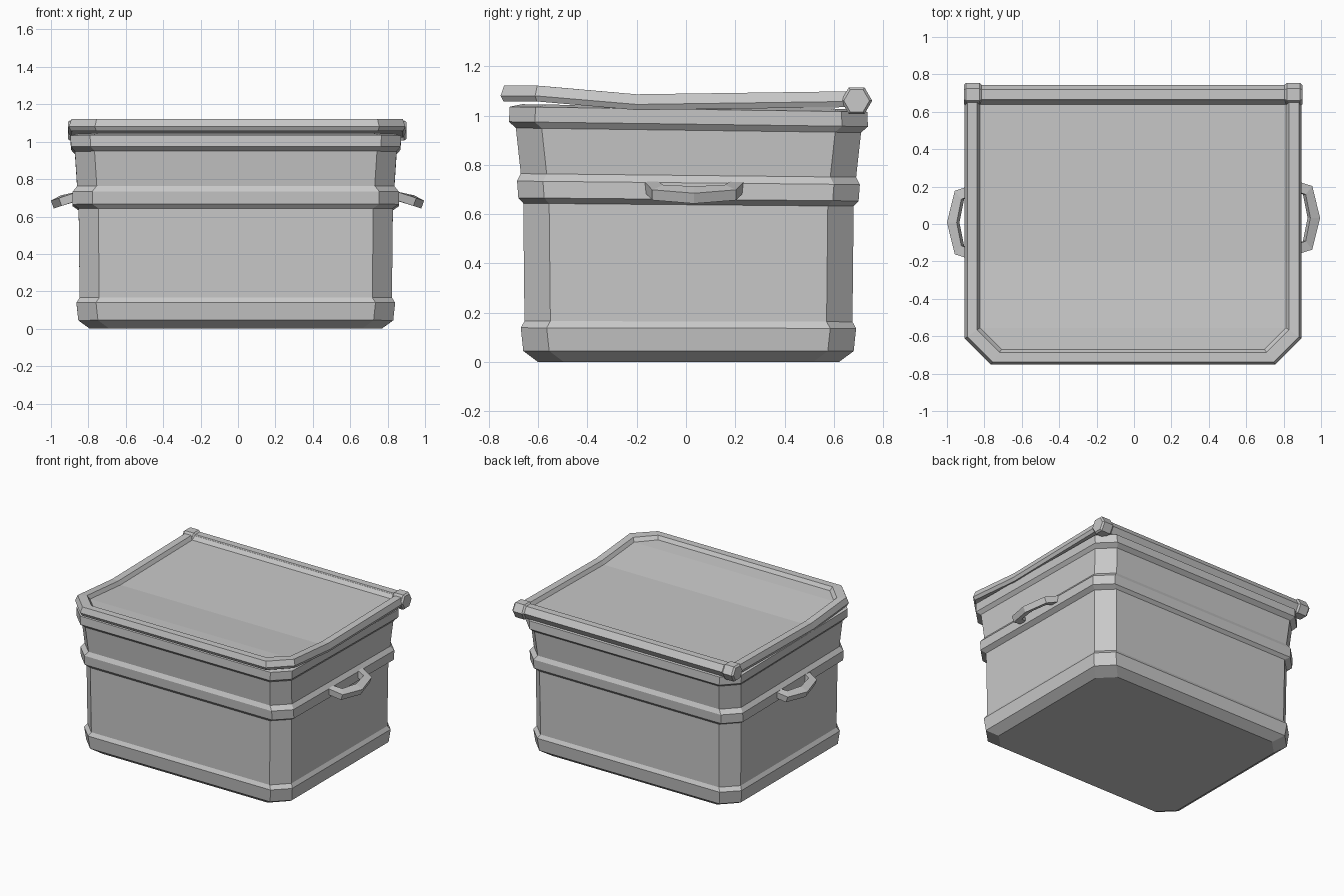
import bpy, bmesh, math

cube = bpy.data.objects.get("Cube")
if cube:
    bpy.data.objects.remove(cube, do_unlink=True)

grey = bpy.data.materials.new("matte_grey")
grey.use_nodes = True
COLOUR = (0.58, 0.58, 0.58, 1)
grey.diffuse_color = COLOUR
grey.node_tree.nodes["Principled BSDF"].inputs["Base Color"].default_value = COLOUR


def cap(bm, ring):
    """Close a ring with strips between mirrored points."""
    n = len(ring)
    for i in range(n // 2 - 1):
        bm.faces.new((ring[i], ring[i + 1], ring[n - 2 - i], ring[n - 1 - i]))


def loft(name, rings):
    """Skin closed rings of points in order and close both ends."""
    bm = bmesh.new()
    loops = [[bm.verts.new(p) for p in ring] for ring in rings]
    for a, b in zip(loops, loops[1:]):
        for i in range(len(a)):
            j = (i + 1) % len(a)
            bm.faces.new((a[i], a[j], b[j], b[i]))
    cap(bm, loops[0])
    cap(bm, loops[-1])
    bmesh.ops.recalc_face_normals(bm, faces=bm.faces[:])
    mesh = bpy.data.meshes.new(name)
    bm.to_mesh(mesh)
    bm.free()
    mesh.materials.append(grey)
    obj = bpy.data.objects.new(name, mesh)
    bpy.context.collection.objects.link(obj)
    return obj


# Box body: chamfered rectangles stacked up the outside, then down the inside
def body_ring(hx, hy, z, c=0.105):
    half = [(hx - c, hy), (hx, hy - c), (hx, c - hy), (hx - c, -hy)]
    pts = half + [(-x, y) for x, y in reversed(half)]
    return [(x - 0.012, y + 0.01, z - 0.014 * y * z) for x, y in pts]


PROFILE = [
    (0.78, 0.61, 0.0), (0.842, 0.67, 0.045), (0.852, 0.68, 0.138), (0.835, 0.665, 0.165),
    (0.84, 0.67, 0.638), (0.872, 0.69, 0.66), (0.872, 0.695, 0.727), (0.848, 0.68, 0.757),
    (0.86, 0.70, 0.94), (0.881, 0.728, 0.965), (0.884, 0.725, 1.025), (0.835, 0.675, 1.036),
    (0.80, 0.64, 1.02), (0.77, 0.60, 0.06),
]
loft("box_body", [body_ring(*p) for p in PROFILE])


# Lid: warped tray with a raised rim and a sunken panel
def warp(y):
    if y < -0.2:
        return 0.035 * min(1, (-0.2 - y) / 0.4)
    return 0.012 * (y + 0.2) / 0.86


def lid_ring(inset, back, z, chamfer):
    hx, front = 0.90 - inset, -0.752 + inset
    half = [(hx, back), (hx, -0.2), (hx, front + chamfer), (hx - chamfer, front)]
    pts = half + [(-x, y) for x, y in reversed(half)]
    return [(x - 0.005, y, z + warp(y)) for x, y in pts]


loft("lid", [
    lid_ring(0.06, 0.68, 1.024, 0.12),
    lid_ring(0.012, 0.70, 1.022, 0.135),
    lid_ring(0.0, 0.70, 1.045, 0.14),
    lid_ring(0.014, 0.70, 1.086, 0.135),
    lid_ring(0.066, 0.66, 1.086, 0.12),
    lid_ring(0.082, 0.64, 1.06, 0.115),
])


# Hinge: six-sided bar with a thicker knob at each end
def hex_ring(x, r, y=0.692, z=1.06):
    return [(x, y + r * math.cos(k * math.pi / 3), z + r * math.sin(k * math.pi / 3))
            for k in range(6)]


loft("hinge_bar", [hex_ring(-0.83, 0.052), hex_ring(0.82, 0.052)])
for name, x0, x1 in (("right_hinge_knob", -0.91, -0.815), ("left_hinge_knob", 0.805, 0.9)):
    loft(name, [hex_ring(x0, 0.052), hex_ring(x0 + 0.012, 0.063),
                hex_ring(x1 - 0.012, 0.063), hex_ring(x1, 0.052)])


# Side handles: drooping angular loops swept through five stations
HANDLE = [  # outer x, outer y, inner x, inner y
    (0.84, 0.205, 0.84, 0.15), (0.95, 0.17, 0.915, 0.125), (0.992, 0.0, 0.94, 0.0),
]


def handle(name, side, dx, dy):
    stations = HANDLE + [(a, -b, c, -d) for a, b, c, d in reversed(HANDLE[:-1])]
    rings = []
    for xo, yo, xi, yi in stations:
        zo, zi = 0.735 - 0.33 * (xo - 0.84), 0.735 - 0.22 * (xi - 0.84)
        points = [(xo, yo, zo), (xo - 0.015, yo, zo - 0.042),
                  (xi - 0.015, yi, zi - 0.045), (xi, yi, zi)]
        rings.append([(side * x + dx, y + dy, z) for x, y, z in points])
    loft(name, rings)


handle("left_handle", 1, 0.003, 0.033)
handle("right_handle", -1, -0.008, 0.008)
